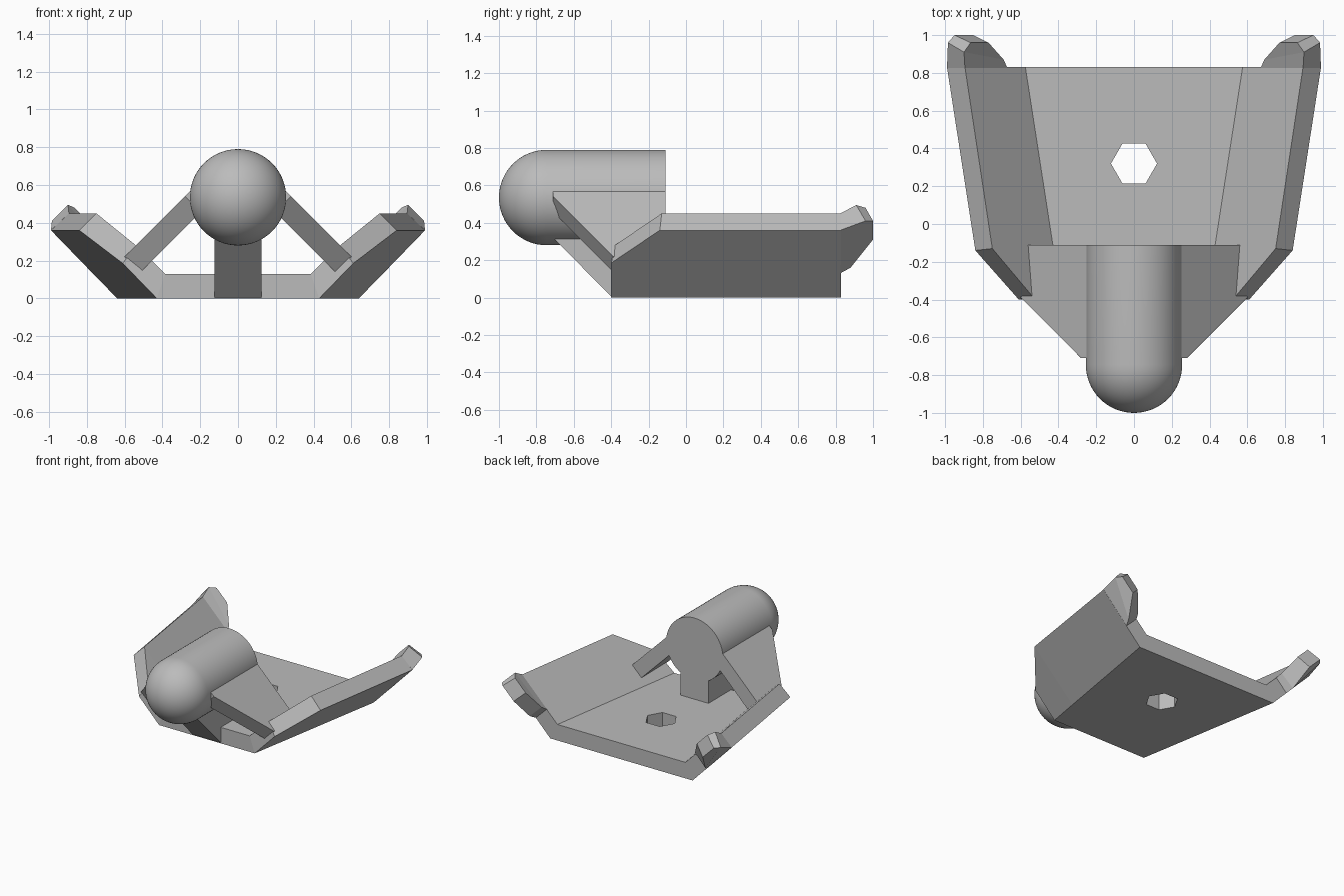
import bpy, bmesh, math
from mathutils import Vector

cube = bpy.data.objects.get("Cube")
if cube:
    bpy.data.objects.remove(cube)

grey = bpy.data.materials.new("plain grey")
grey.use_nodes = True
COLOUR = (0.5, 0.5, 0.5, 1)
grey.diffuse_color = COLOUR
grey.node_tree.nodes["Principled BSDF"].inputs["Base Color"].default_value = COLOUR


def finish(name, bm, mirror=False):
    """Turn a bmesh into a named object with outward normals."""
    bmesh.ops.recalc_face_normals(bm, faces=bm.faces)
    mesh = bpy.data.meshes.new(name)
    bm.to_mesh(mesh)
    bm.free()
    mesh.materials.append(grey)
    obj = bpy.data.objects.new(name, mesh)
    bpy.context.collection.objects.link(obj)
    if mirror:
        obj.modifiers.new("Mirror", 'MIRROR').use_mirror_merge = False
    return obj


def loft(stations, caps):
    """Join matching closed sections with quads and close both ends."""
    bm = bmesh.new()
    rings = [[bm.verts.new(p) for p in s] for s in stations]
    n = len(rings[0])
    for a, b in zip(rings, rings[1:]):
        for i in range(n):
            j = (i + 1) % n
            bm.faces.new((a[i], a[j], b[j], b[i]))
    for ring in (rings[0], rings[-1]):
        for cap in caps:
            bm.faces.new([ring[i] for i in cap])
    return bm


# Tray: half sections run outer foot, outer rim, inner rim, inner floor
halves = [
    [(0.43, -0.40, 0), (0.61, -0.40, 0.185), (0.54, -0.38, 0.28), (0.385, -0.40, 0.13)],
    [(0.475, -0.14, 0), (0.84, -0.14, 0.36), (0.75, -0.13, 0.45), (0.425, -0.14, 0.13)],
    [(0.64, 0.83, 0), (0.99, 0.83, 0.36), (0.895, 0.83, 0.45), (0.575, 0.83, 0.13)],
]
sections = [h + [(-x, y, z) for x, y, z in reversed(h)] for h in halves]
tray = finish("tray", loft(sections, [(0, 1, 2, 3), (3, 4, 7, 0), (4, 5, 6, 7)]))

# Hexagonal drain hole through the floor
bm = bmesh.new()
bmesh.ops.create_cone(bm, cap_ends=True, segments=6, radius1=0.122, radius2=0.122, depth=0.6)
for v in bm.verts:
    v.co = Vector((v.co.y, v.co.x + 0.32, v.co.z))
cutter = finish("hole_cutter", bm)
corner = max(v.co.x for v in cutter.data.vertices)
if corner < 0.115:  # keep two corners on the x axis
    for v in cutter.data.vertices:
        x, y = v.co.x, v.co.y - 0.32
        v.co.x, v.co.y = y, x + 0.32
    cutter.data.flip_normals()
cutter.hide_render = True
cutter.hide_set(True)
cut = tray.modifiers.new("Hole", 'BOOLEAN')
cut.operation = 'DIFFERENCE'
cut.solver = 'EXACT'
cut.object = cutter

# Curled ears at the back of both side walls
ear = [
    [(0.767, 0.825, 0.13), (0.99, 0.825, 0.36), (0.895, 0.825, 0.45), (0.67, 0.825, 0.225)],
    [(0.79, 0.88, 0.16), (0.985, 0.96, 0.41), (0.90, 0.91, 0.495), (0.69, 0.87, 0.255)],
    [(0.85, 1.0, 0.31), (0.95, 1.0, 0.41), (0.865, 0.96, 0.48), (0.77, 0.96, 0.385)],
]
finish("rear_ears", loft(ear, [(0, 1, 2, 3)]), mirror=True)

# Round-nosed barrel, revolved around the y axis
R, AXIS_Z, NOSE_Y, BACK_Y = 0.255, 0.535, -0.745, -0.11
bm = bmesh.new()
profile = [(0, BACK_Y), (R, BACK_Y)]
profile += [(R * math.cos(a), NOSE_Y - R * math.sin(a))
            for a in (math.pi / 2 * i / 16 for i in range(17))]
verts = [bm.verts.new((r, y, AXIS_Z)) for r, y in profile]
edges = [bm.edges.new(pair) for pair in zip(verts, verts[1:])]
bmesh.ops.spin(bm, geom=verts + edges, cent=(0, 0, AXIS_Z), axis=(0, 1, 0),
               angle=2 * math.pi, steps=64, use_duplicate=False)
bmesh.ops.remove_doubles(bm, verts=bm.verts, dist=0.0005)
barrel = finish("barrel", bm)
bpy.ops.object.select_all(action='DESELECT')
barrel.select_set(True)
bpy.context.view_layer.objects.active = barrel
bpy.ops.object.shade_smooth_by_angle(angle=math.radians(35))

# Slanted struts from the barrel down into the side walls
outline = [(0.10, BACK_Y), (0.10, -0.71), (0.28, -0.71), (0.60, -0.39), (0.60, BACK_Y)]
upper = [(x, y, 0.82 - x) for x, y in outline]
lower = [(x - 0.083, y, z - 0.083) for x, y, z in upper]
finish("side_struts", loft([upper, lower], [range(5)]), mirror=True)

# Centre post with a sloping front
side = [(BACK_Y, 0.005), (-0.40, 0.005), (-0.70, 0.31), (-0.70, 0.42), (BACK_Y, 0.42)]
finish("centre_post", loft([[(x, y, z) for y, z in side] for x in (-0.125, 0.125)], [range(5)]))
